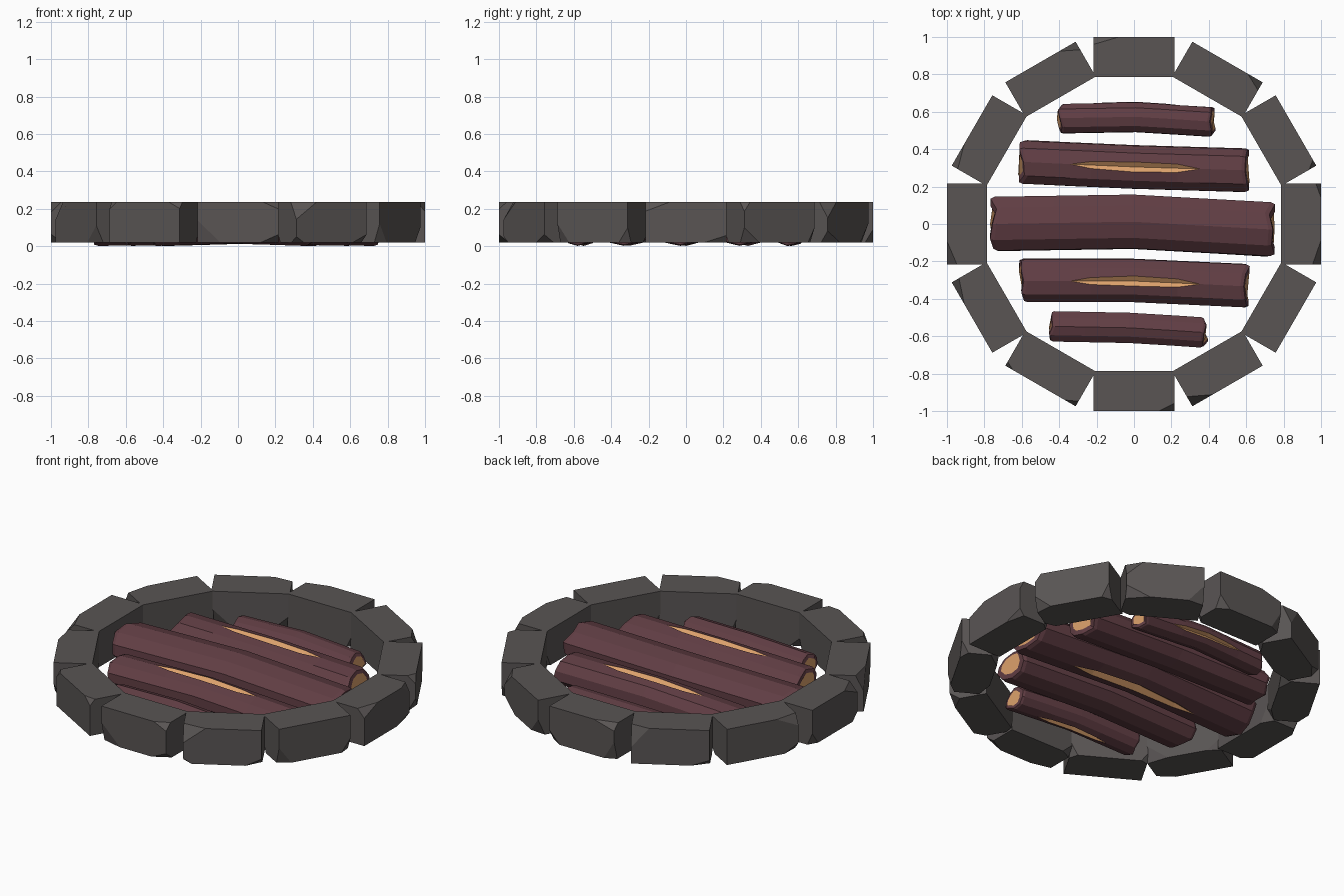
import bpy, bmesh, math, random
from mathutils import Vector, Matrix

if "Cube" in bpy.data.objects:
    bpy.data.objects.remove(bpy.data.objects["Cube"])

random.seed(7)


def material(name, rgb):
    m = bpy.data.materials.new(name)
    m.diffuse_color = (*rgb, 1)
    m.use_nodes = True
    m.node_tree.nodes["Principled BSDF"].inputs["Base Color"].default_value = m.diffuse_color
    return m


STONE = material("stone_grey", (0.10, 0.09, 0.088))
BARK = material("bark_brown", (0.12, 0.048, 0.058))
WOOD = material("cut_wood", (0.72, 0.36, 0.15))


def finish(bm, name, mats):
    bmesh.ops.recalc_face_normals(bm, faces=bm.faces[:])
    me = bpy.data.meshes.new(name)
    bm.to_mesh(me)
    bm.free()
    for m in mats:
        me.materials.append(m)
    ob = bpy.data.objects.new(name, me)
    bpy.context.collection.objects.link(ob)
    return ob


# Stone block with a few chipped corners, facing +x
def stone(name, angle):
    bm = bmesh.new()
    size = Vector((0.215, 0.434, 0.217))
    bmesh.ops.create_cube(bm, size=1, matrix=Matrix.Diagonal((*size, 1)))
    corners = [(1, sy, sz) for sy in (-1, 1) for sz in (-1, 1)]
    corners += [(-1, sy, -1) for sy in (-1, 1)]
    for c in random.sample(corners, 4):
        reach = (random.uniform(.025, .06), random.uniform(.03, .14), random.uniform(.03, .12))
        n = Vector([s / r for s, r in zip(c, reach)])
        corner = Vector([s * d / 2 for s, d in zip(c, size)])
        co = corner - Vector((c[0] * reach[0], 0, 0))
        res = bmesh.ops.bisect_plane(bm, geom=bm.verts[:] + bm.edges[:] + bm.faces[:],
                                     plane_co=co, plane_no=n.normalized(), clear_outer=True)
        edges = [e for e in res["geom_cut"] if isinstance(e, bmesh.types.BMEdge)]
        bmesh.ops.contextual_create(bm, geom=edges)
    bm.transform(Matrix.Rotation(angle, 4, 'Z') @ Matrix.Translation((0.8925, 0, 0.1275)))
    finish(bm, name, [STONE])


for i in range(12):
    stone(f"ring_stone_{i + 1}", i * math.pi / 6)


# Log: lofted rings along x, with an open split along one line of the bark
def log(name, x0, x1, path_y, ry, rz, split):
    n = 10
    half, mid = (x1 - x0) / 2, (x0 + x1) / 2
    # station, radius factor, split half-angle, split depth
    stations = [(-1, .93, 0, 1), (-.97, 1, 0, 1), (-.56, 1, 0, 1), (-.38, 1, .15, .84),
                (0, 1, .22, .74), (.38, 1, .18, .8), (.58, 1, 0, 1), (.97, 1, 0, 1), (1, .93, 0, 1)]
    jit = [random.uniform(.95, 1.02) for _ in range(n + 2)]
    ends = [[random.uniform(-.025, .01) for _ in range(n + 2)] for _ in range(2)]
    yl, ym, yr = path_y
    bm = bmesh.new()
    rings = []
    for t, f, w, d in stations:
        cy = ym + (yl - ym) * -t if t < 0 else ym + (yr - ym) * t
        cz = rz + .001 + .012 * (1 - abs(t))
        spec = [(-w, 1), (0, d), (w, 1)] + [(2 * math.pi * k / n, jit[k + 2]) for k in range(1, n)]
        ring = []
        for k, (a, r) in enumerate(spec):
            a += split
            x = mid + half * t
            if abs(t) > .9:
                e = ends[int(t > 0)][0 if k < 3 else k]
                x += e * (-1 if t < 0 else 1)
            ring.append(bm.verts.new((x, cy + ry * f * r * math.sin(a), cz + rz * f * r * math.cos(a))))
        rings.append(ring)
    m = n + 2
    for s in range(len(rings) - 1):
        a, b = rings[s], rings[s + 1]
        for k in range(m):
            j = (k + 1) % m
            fc = bm.faces.new((a[k], a[j], b[j], b[k]))
            fc.material_index = int(k < 2)
    # Cut wood end inside a bark rim
    for ring, sx in ((rings[0], -1), (rings[-1], 1)):
        c = sum((v.co for v in ring), Vector()) / m
        inner = [bm.verts.new(c + (v.co - c) * .72 + Vector((sx * .004, 0, 0))) for v in ring]
        for k in range(m):
            j = (k + 1) % m
            bm.faces.new((ring[k], ring[j], inner[j], inner[k]))
        bm.faces.new(inner).material_index = 1
    bmesh.ops.remove_doubles(bm, verts=bm.verts[:], dist=.0005)
    finish(bm, name, [BARK, WOOD])


log("centre_log", -.76, .745, (0, .012, -.03), .152, .108, math.pi)
log("back_log", -.61, .61, (.332, .305, .287), .124, .09, 0)
log("front_log", -.61, .61, (-.305, -.305, -.333), .124, .09, 0)
log("back_small_log", -.405, .425, (.563, .57, .545), .084, .068, math.radians(110))
log("front_small_log", -.445, .39, (-.547, -.555, -.58), .084, .068, math.pi)
